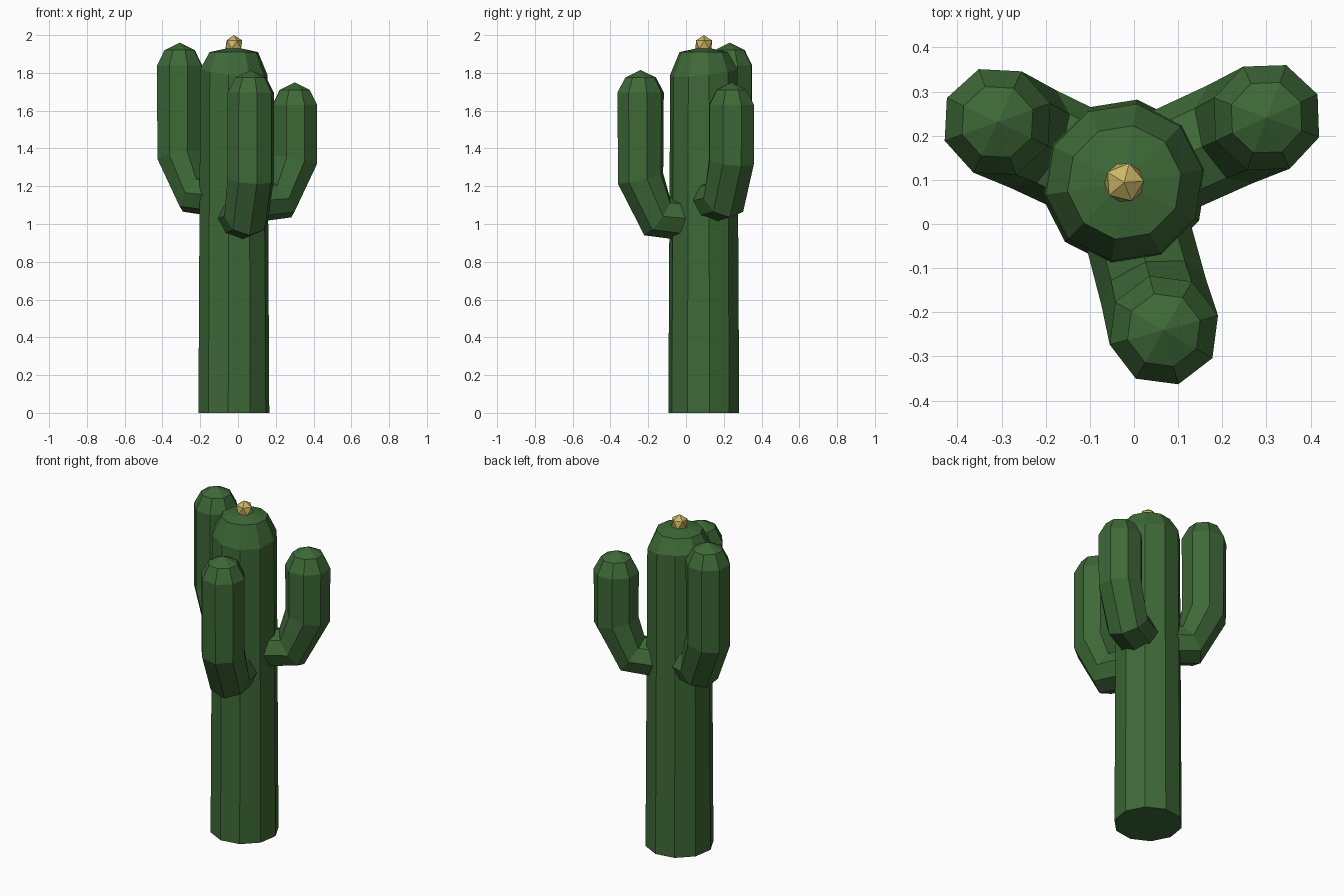
import bpy, bmesh, math
from mathutils import Vector, Matrix

cube = bpy.data.objects.get("Cube")
if cube:
    bpy.data.objects.remove(cube, do_unlink=True)


def make_material(name, color):
    mat = bpy.data.materials.new(name)
    mat.use_nodes = True
    mat.diffuse_color = (*color, 1)
    mat.node_tree.nodes["Principled BSDF"].inputs["Base Color"].default_value = (*color, 1)
    return mat


def finish(name, bm, mat):
    bmesh.ops.recalc_face_normals(bm, faces=bm.faces)
    mesh = bpy.data.meshes.new(name)
    bm.to_mesh(mesh)
    bm.free()
    mesh.materials.append(mat)
    obj = bpy.data.objects.new(name, mesh)
    bpy.context.collection.objects.link(obj)
    return obj


def loft(name, rings, apex, mat):
    """Skin a list of point rings, cap the start and close the end to an apex."""
    bm = bmesh.new()
    loops = [[bm.verts.new(p) for p in ring] for ring in rings]
    tip = bm.verts.new(apex)
    n = len(loops[0])
    bm.faces.new(loops[0][::-1])
    for low, high in zip(loops, loops[1:]):
        for i in range(n):
            j = (i + 1) % n
            bm.faces.new((low[i], low[j], high[j], high[i]))
    for i in range(n):
        bm.faces.new((loops[-1][i], loops[-1][(i + 1) % n], tip))
    return finish(name, bm, mat)


green = make_material("cactus_green", (0.048, 0.14, 0.038))
yellow = make_material("flower_yellow", (0.60, 0.47, 0.135))

CENTER = Vector((-0.022, 0.094, 0))
UP = Vector((0, 0, 1))

# Trunk: ten-sided column with a slightly tilted shoulder and low crown
trunk_rings = []
for z, radius, tilt in ((0, 0.19, 0), (1.805, 0.18, 0.1), (1.91, 0.13, 0)):
    ring = []
    for i in range(10):
        a = math.radians(9 + 36 * i)
        x, y = radius * math.cos(a), radius * math.sin(a)
        ring.append(CENTER + Vector((x, y, z + tilt * (y - x))))
    trunk_rings.append(ring)
loft("trunk", trunk_rings, CENTER + UP * 1.938, green)


# Arms: eight-sided tubes leaving the trunk, bending up, with domed tips
def make_arm(name, angle, reach, lift, top):
    a = math.radians(angle)
    out = Vector((math.cos(a), math.sin(a), 0))
    side = UP.cross(out)
    # distance from trunk axis, height, radius, tilt of the ring's tangent
    sections = (
        (0.0, 1.02 + lift, 0.12, 5),
        (reach - 0.09, 1.04 + lift, 0.122, 35),
        (reach, 1.24 + lift, 0.127, 77),
        (reach, top - 0.12, 0.127, 90),
        (reach, top - 0.04, 0.085, 90),
    )
    rings = []
    for d, z, radius, slope in sections:
        s = math.radians(slope)
        across = out * math.sin(s) - UP * math.cos(s)
        c = CENTER + out * d + UP * z
        rings.append([c + radius * (across * math.cos(t) + side * math.sin(t))
                      for t in (math.tau * i / 8 for i in range(8))])
    loft(name, rings, CENTER + out * reach + UP * top, green)


make_arm("front_arm", -75, 0.346, 0.0, 1.815)
make_arm("left_arm", 24.5, 0.354, 0.095, 1.75)
make_arm("right_arm", 154.5, 0.318, 0.125, 1.96)

# Flower: small faceted bud on the crown
bud = bmesh.new()
bmesh.ops.create_icosphere(bud, subdivisions=1, radius=0.05,
                           matrix=Matrix.Translation(CENTER + UP * 1.95)
                           @ Matrix.Rotation(math.radians(4), 4, "Z"))
finish("flower_bud", bud, yellow)
